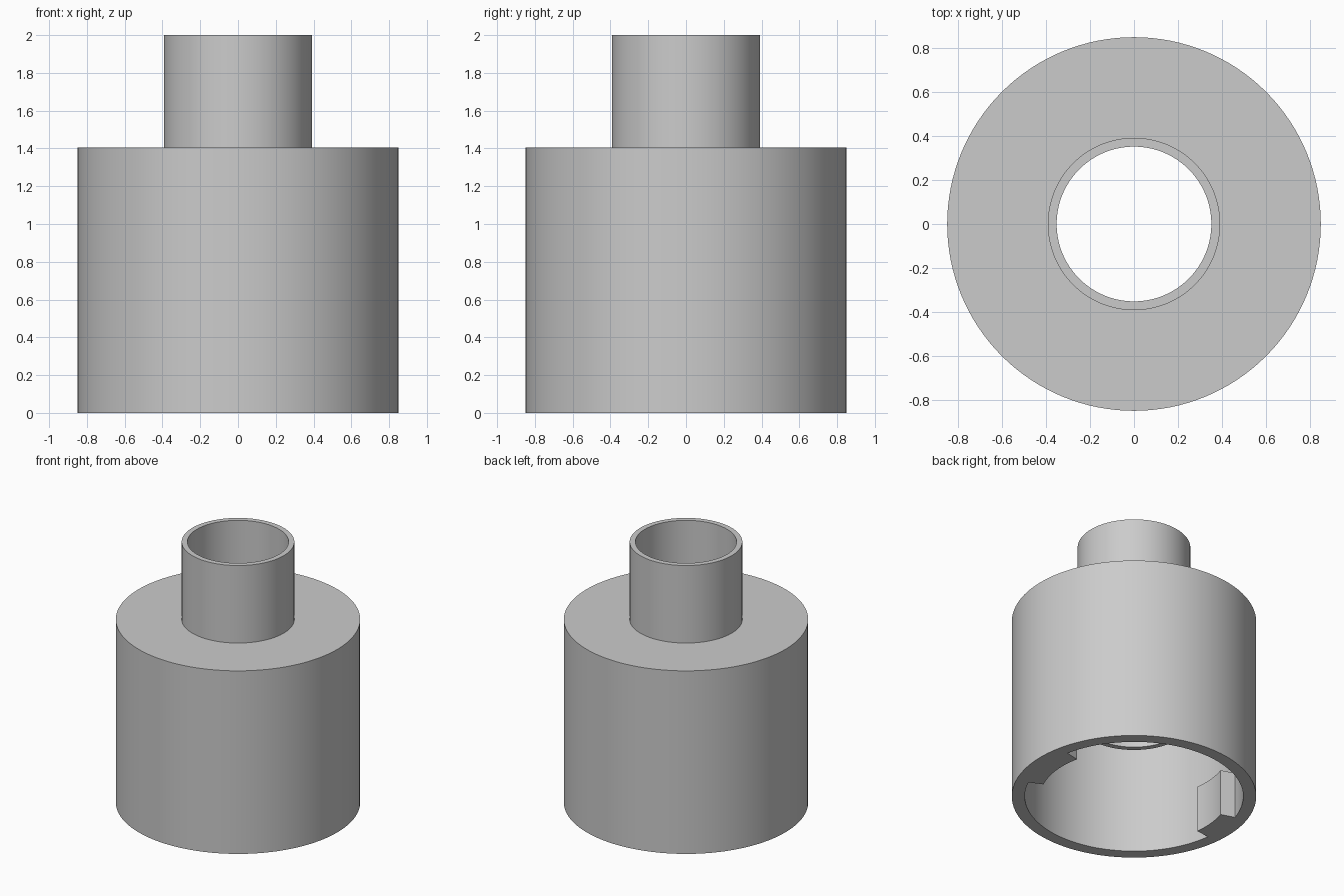
import bpy, bmesh, math

# Remove the default cube
cube = bpy.data.objects.get("Cube")
if cube:
    bpy.data.objects.remove(cube, do_unlink=True)

# Single plain grey
grey = bpy.data.materials.new("light_grey")
grey.use_nodes = True
colour = (0.6, 0.6, 0.6, 1)
grey.diffuse_color = colour
grey.node_tree.nodes["Principled BSDF"].inputs["Base Color"].default_value = colour


def revolve(name, profile, start=0, end=360, steps=128):
    """Sweep a closed (radius, z) profile about z; partial sweeps get end caps."""
    full = end - start == 360
    bm = bmesh.new()
    rings = []
    for i in range(steps if full else steps + 1):
        a = math.radians(start + (end - start) * i / steps)
        rings.append([bm.verts.new((r * math.cos(a), r * math.sin(a), z))
                      for r, z in profile])
    pairs = list(zip(rings, rings[1:]))
    if full:
        pairs.append((rings[-1], rings[0]))
    else:
        bm.faces.new(rings[0])
        bm.faces.new(rings[-1])
    n = len(profile)
    for p, q in pairs:
        for j in range(n):
            k = (j + 1) % n
            bm.faces.new((p[j], q[j], q[k], p[k]))
    bmesh.ops.recalc_face_normals(bm, faces=bm.faces)
    mesh = bpy.data.meshes.new(name)
    bm.to_mesh(mesh)
    bm.free()
    mesh.materials.append(grey)
    obj = bpy.data.objects.new(name, mesh)
    bpy.context.collection.objects.link(obj)
    bpy.ops.object.select_all(action="DESELECT")
    obj.select_set(True)
    bpy.context.view_layer.objects.active = obj
    bpy.ops.object.shade_smooth_by_angle(angle=math.radians(30))
    return obj


body_r, cavity_r = 0.85, 0.76
tube_r, bore_r = 0.392, 0.352
shoulder_z, ceiling_z, tube_bottom = 1.405, 1.11, 0.6

# Hollow cap with the through tube hanging inside and rising above
revolve("cap_and_tube", [
    (body_r, 0), (body_r, shoulder_z),
    (tube_r, shoulder_z), (tube_r, 2),
    (bore_r, 2), (bore_r, tube_bottom),
    (tube_r, tube_bottom), (tube_r, ceiling_z),
    (cavity_r, ceiling_z), (cavity_r, 0)])

# Two locking lugs of different width on the inner wall
lug_profile = [(0.652, 0), (cavity_r + 0.003, 0),
               (cavity_r + 0.003, 0.355), (0.652, 0.355)]
for name, start, end in (("wide_lug", -25, 12.5), ("narrow_lug", 162.5, 187.5)):
    revolve(name, lug_profile, start, end, steps=16)
